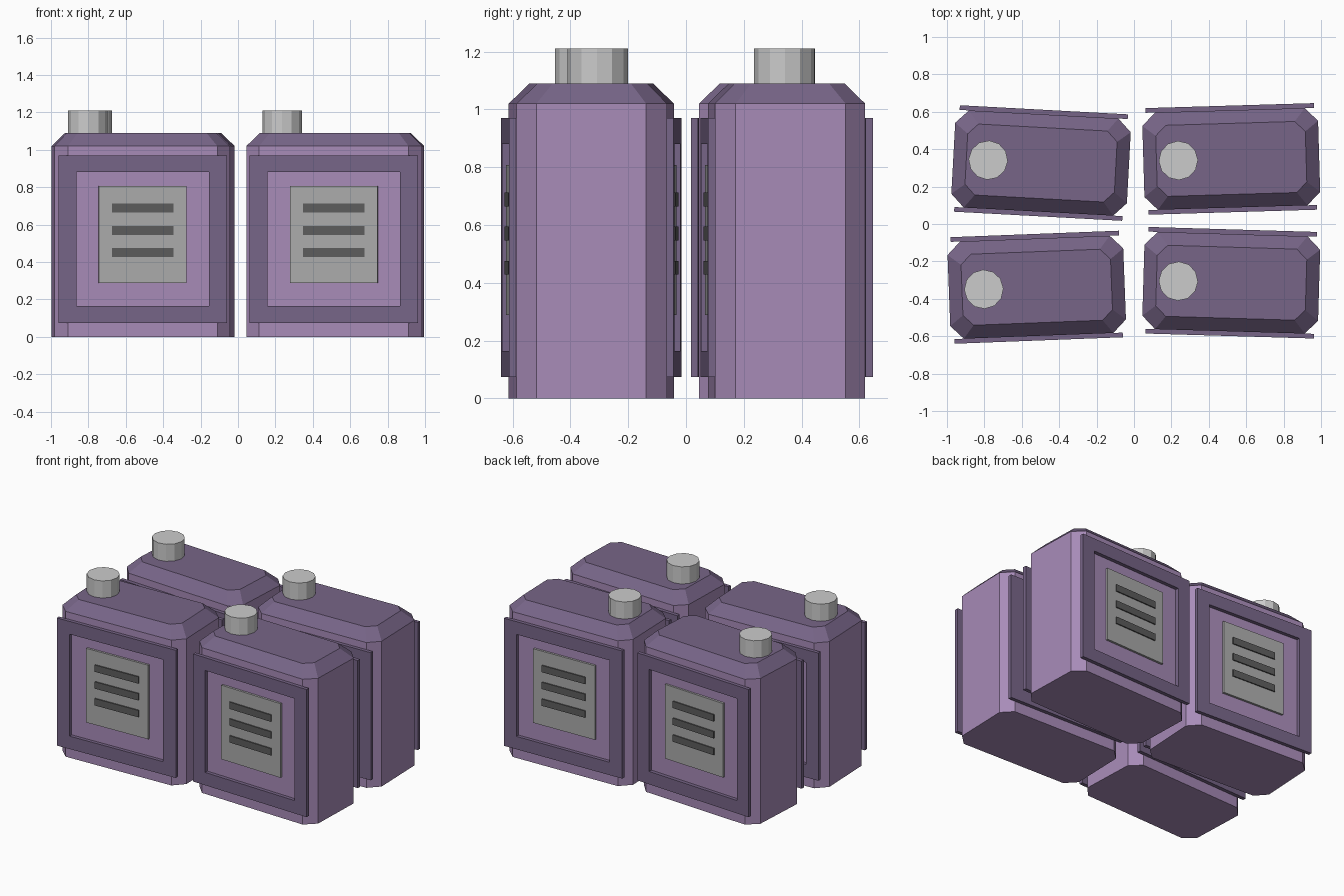
import bpy, bmesh, math
from mathutils import Matrix

if "Cube" in bpy.data.objects:
    bpy.data.objects.remove(bpy.data.objects["Cube"])


def material(name, rgb):
    m = bpy.data.materials.new(name)
    m.diffuse_color = (*rgb, 1)
    m.use_nodes = True
    m.node_tree.nodes["Principled BSDF"].inputs["Base Color"].default_value = m.diffuse_color
    return m


BODY = material("purple", (0.39, 0.26, 0.48))
TRIM = material("dark_purple", (0.185, 0.13, 0.245))
PANEL = material("mid_grey", (0.41, 0.41, 0.41))
SLOT = material("dark_grey", (0.11, 0.11, 0.11))


def finish(bm, name, xf, mats=()):
    bmesh.ops.recalc_face_normals(bm, faces=bm.faces)
    mesh = bpy.data.meshes.new(name)
    bm.to_mesh(mesh)
    bm.free()
    for m in mats:
        mesh.materials.append(m)
    ob = bpy.data.objects.new(name, mesh)
    ob.matrix_world = xf
    bpy.context.collection.objects.link(ob)


def octagon(bm, hx, hy, c, z):
    pts = [(hx - c, -hy), (hx, c - hy), (hx, hy - c), (hx - c, hy),
           (c - hx, hy), (-hx, hy - c), (-hx, c - hy), (c - hx, -hy)]
    return [bm.verts.new((x, y, z)) for x, y in pts]


def bridge(bm, a, b, mat=0):
    n = len(a)
    for i in range(n):
        j = (i + 1) % n
        bm.faces.new((a[i], a[j], b[j], b[i])).material_index = mat


def box(name, xf, size, centre, mat):
    bm = bmesh.new()
    bmesh.ops.create_cube(bm, size=1, matrix=Matrix.Translation(centre) @ Matrix.Diagonal((*size, 1)))
    finish(bm, name, xf, [mat])


# Chamfered body with a darker sloped shoulder and lid
def tank_body(xf):
    bm = bmesh.new()
    base = octagon(bm, 0.47, 0.26, 0.07, 0)
    shoulder = octagon(bm, 0.47, 0.26, 0.07, 1.02)
    lid = octagon(bm, 0.40, 0.19, 0.055, 1.09)
    bm.faces.new(base[::-1])
    bridge(bm, base, shoulder)
    bridge(bm, shoulder, lid, 1)
    bm.faces.new(lid).material_index = 1
    finish(bm, "tank_body", xf, [BODY, TRIM])


# Square raised frame around the panel
def frame(xf):
    bm = bmesh.new()

    def rect(hx, hz, y):
        return [bm.verts.new((x, y, 0.523 + z))
                for x, z in ((-hx, -hz), (hx, -hz), (hx, hz), (-hx, hz))]
    loops = [rect(0.45, 0.448, -0.26), rect(0.45, 0.448, -0.285),
             rect(0.355, 0.358, -0.285), rect(0.355, 0.358, -0.26)]
    for i in range(4):
        bridge(bm, loops[i], loops[(i + 1) % 4])
    finish(bm, "panel_frame", xf, [TRIM])


# Filler cap
def cap(xf):
    bm = bmesh.new()
    bmesh.ops.create_cone(bm, cap_ends=True, segments=12, radius1=0.105, radius2=0.105,
                          depth=0.12, matrix=Matrix.Translation((-0.283, 0, 1.15)))
    finish(bm, "filler_cap", xf)


# Four tanks, each turned slightly
for x, y, deg in ((-0.497, 0.326, -3.1), (0.52, 0.348, 1.7),
                  (-0.52, -0.338, 2.2), (0.52, -0.314, -1.7)):
    xf = Matrix.Translation((x, y, 0)) @ Matrix.Rotation(math.radians(deg), 4, 'Z')
    tank_body(xf)
    cap(xf)
    # Front and back get the same frame, vent panel and slots
    for turn in (0, math.pi):
        side = xf @ Matrix.Rotation(turn, 4, 'Z')
        frame(side)
        box("vent_panel", side, (0.47, 0.015, 0.52), (0, -0.2675, 0.548), PANEL)
        for z in (0.452, 0.57, 0.688):
            box("vent_slot", side, (0.33, 0.012, 0.048), (0, -0.277, z), SLOT)
